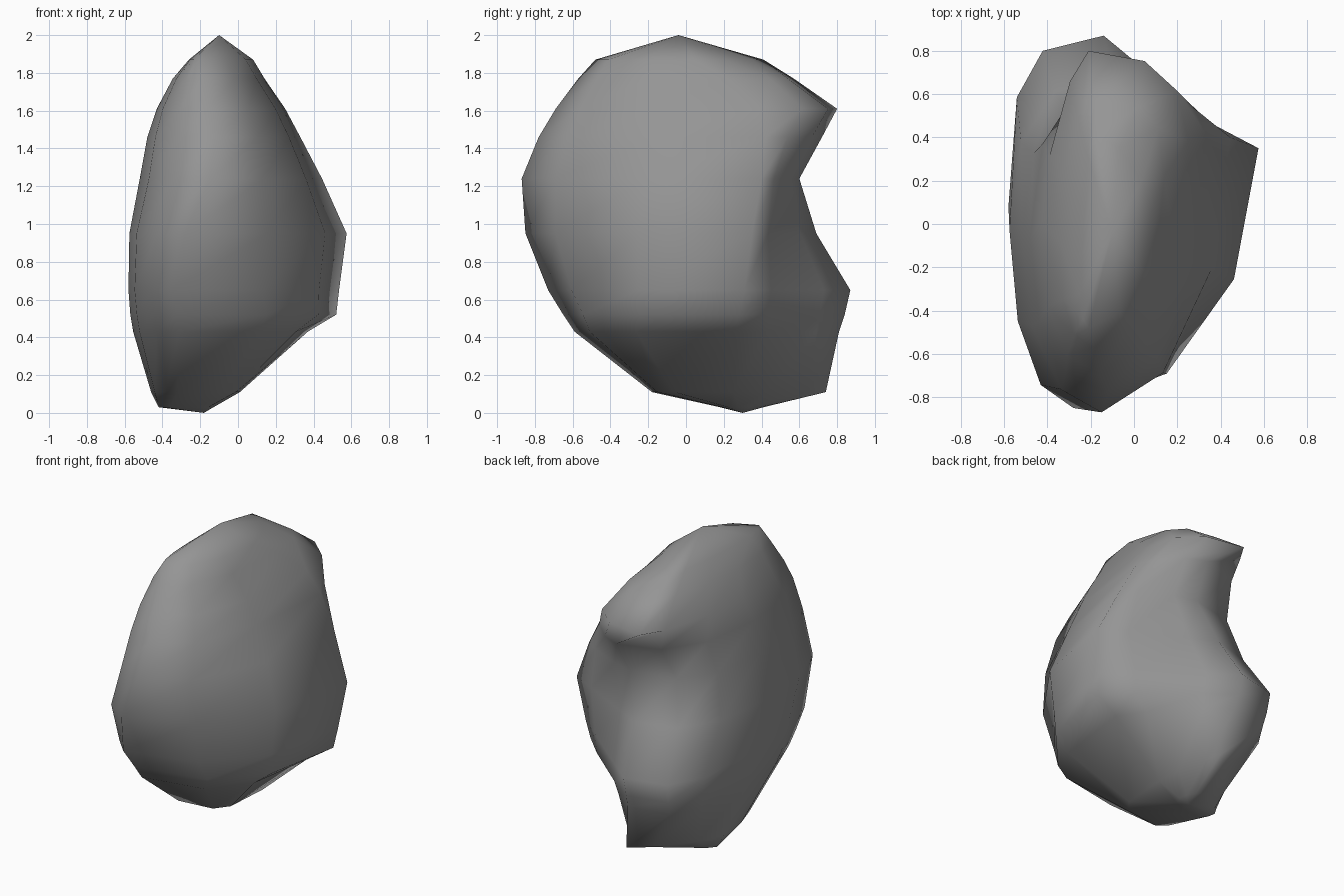
import bpy, bmesh, math

# Horizontal sections of the boulder: height, then front, right, back, left extremes (x, y),
# then the fullness of each quarter between them (0 straight, 0.41 round, 1 square)
SECTIONS = [
    (0.03, (-0.36, 0.18), (-0.13, 0.28), (-0.20, 0.41), (-0.42, 0.27), (0.5, 0.3, 0.2, 0.4)),
    (0.11, (-0.32, -0.18), (0.01, 0.25), (-0.07, 0.74), (-0.46, 0.25), (0.7, 0.2, 0.15, 0.4)),
    (0.43, (-0.31, -0.59), (0.37, 0.27), (-0.13, 0.81), (-0.555, 0.15), (0.58, 0.1, 0.6, 0.4)),
    (0.52, (-0.32, -0.65), (0.52, 0.28), (-0.14, 0.84), (-0.57, 0.10), (0.5, 0.05, 0.6, 0.4)),
    (0.65, (-0.35, -0.73), (0.535, 0.31), (-0.14, 0.87), (-0.58, 0.08), (0.47, 0.0, 0.6, 0.38)),
    (0.95, (-0.28, -0.85), (0.575, 0.35), (-0.10, 0.69), (-0.575, -0.03), (0.42, 0.0, 0.5, 0.43)),
    (1.24, (-0.15, -0.87), (0.445, 0.40), (0.00, 0.60), (-0.52, -0.05), (0.38, 0.15, 0.52, 0.43)),
    (1.46, (-0.12, -0.78), (0.33, 0.42), (0.02, 0.72), (-0.48, -0.05), (0.42, 0.25, 0.48, 0.48)),
    (1.61, (-0.16, -0.69), (0.25, 0.38), (-0.21, 0.80), (-0.43, 0.00), (0.45, 0.5, 0.25, 0.48)),
    (1.77, (-0.19, -0.57), (0.14, 0.22), (-0.18, 0.57), (-0.345, -0.08), (0.45, 0.6, 0.3, 0.48)),
    (1.87, (-0.21, -0.48), (0.08, 0.05), (-0.18, 0.41), (-0.26, -0.15), (0.42, 0.3, 0.3, 0.45)),
]
BOTTOM, TOP = (-0.18, 0.30, 0.0), (-0.10, -0.04, 2.0)
STEPS = 3  # sides per quarter


def section_points(z, front, right, back, left, fullness):
    """Four superelliptical quarters joining the extreme points."""
    pts = []
    corners = (front, right, back, left)
    for q in range(4):
        a, b = corners[q], corners[(q + 1) % 4]
        e = -2 * math.log2(0.5 + fullness[q] / 2)
        for i in range(STEPS):
            t = i / STEPS * math.pi / 2
            s, c = math.sin(t) ** e, 1 - math.cos(t) ** e
            u, v = (c, s) if q % 2 else (s, c)
            pts.append((a[0] + (b[0] - a[0]) * u, a[1] + (b[1] - a[1]) * v, z))
    return pts


# Boulder body: bridge the sections and close with a point at each end
bm = bmesh.new()
rings = [[bm.verts.new(p) for p in section_points(*s)] for s in SECTIONS]
bottom, top = bm.verts.new(BOTTOM), bm.verts.new(TOP)
n = STEPS * 4
for i in range(n):
    j = (i + 1) % n
    for lo, hi in zip(rings, rings[1:]):
        bm.faces.new((lo[i], lo[j], hi[j], hi[i]))
    bm.faces.new((bottom, rings[0][j], rings[0][i]))
    bm.faces.new((top, rings[-1][i], rings[-1][j]))
bmesh.ops.recalc_face_normals(bm, faces=bm.faces)
for f in bm.faces:
    f.smooth = True

mesh = bpy.data.meshes.new("boulder")
bm.to_mesh(mesh)
bm.free()
stone = bpy.data.materials.new("stone_grey")
stone.diffuse_color = (0.3, 0.3, 0.3, 1)
mesh.materials.append(stone)
boulder = bpy.data.objects.new("boulder", mesh)
bpy.context.collection.objects.link(boulder)
